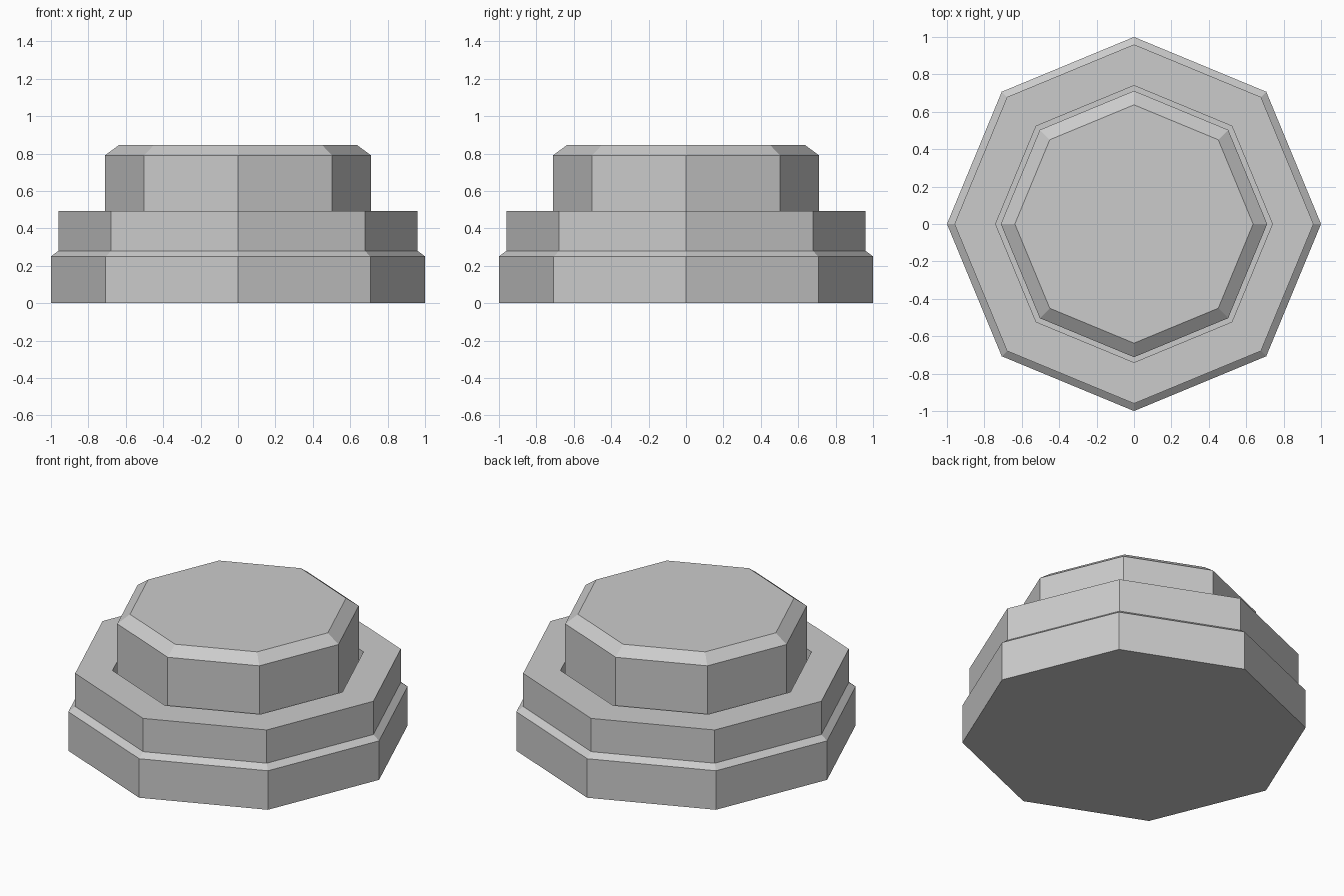
import bpy, bmesh
from math import cos, sin, pi

if "Cube" in bpy.data.objects:
    bpy.data.objects.remove(bpy.data.objects["Cube"])

SIDES = 8


def lathe(name, profile):
    """Stack octagonal rings from (radius, z) pairs and cap both ends."""
    bm = bmesh.new()
    rings = [[bm.verts.new((r * cos(2 * pi * i / SIDES), r * sin(2 * pi * i / SIDES), z))
              for i in range(SIDES)] for r, z in profile]
    for a, b in zip(rings, rings[1:]):
        for i in range(SIDES):
            j = (i + 1) % SIDES
            bm.faces.new((a[i], a[j], b[j], b[i]))
    bm.faces.new(rings[0][::-1])
    bm.faces.new(rings[-1])
    bmesh.ops.recalc_face_normals(bm, faces=bm.faces)
    mesh = bpy.data.meshes.new(name)
    bm.to_mesh(mesh)
    bm.free()
    obj = bpy.data.objects.new(name, mesh)
    bpy.context.collection.objects.link(obj)
    return obj


# Stepped housing with a recessed socket for the button
lathe("button_housing", [(1, 0), (1, 0.25), (0.96, 0.28), (0.96, 0.493),
                         (0.74, 0.493), (0.74, 0.28)])

# Push button with a chamfered top, seated in the socket
lathe("push_button", [(0.712, 0.28), (0.712, 0.79), (0.637, 0.845)])
